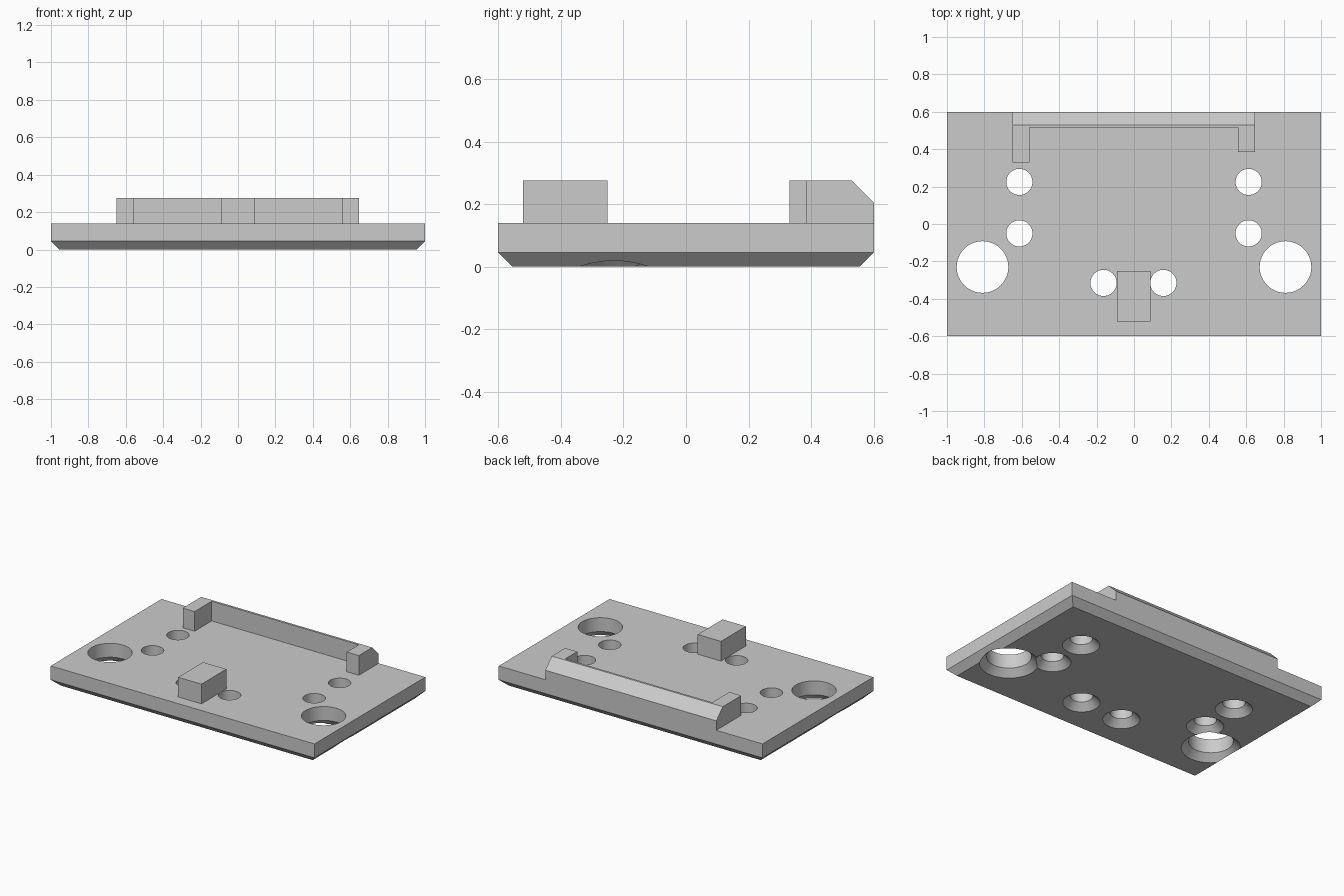
import bpy
import bmesh
from math import radians
from mathutils import Matrix

if "Cube" in bpy.data.objects:
    bpy.data.objects.remove(bpy.data.objects["Cube"])

TOP = 0.14       # plate top
TALL = 0.275     # top of the raised parts
CHAMFER = 0.045  # lower edge and countersink size

grey = bpy.data.materials.new("plain grey")
grey.use_nodes = True
colour = (0.6, 0.6, 0.6, 1)
grey.diffuse_color = colour
grey.node_tree.nodes["Principled BSDF"].inputs["Base Color"].default_value = colour


def finish(name, bm):
    bmesh.ops.recalc_face_normals(bm, faces=bm.faces)
    mesh = bpy.data.meshes.new(name)
    bm.to_mesh(mesh)
    bm.free()
    mesh.materials.append(grey)
    obj = bpy.data.objects.new(name, mesh)
    bpy.context.collection.objects.link(obj)
    return obj


def side_prism(name, x0, x1, profile):
    """Extrude a (y, z) outline along x."""
    bm = bmesh.new()
    face = bm.faces.new([bm.verts.new((x0, y, z)) for y, z in profile])
    new = bmesh.ops.extrude_face_region(bm, geom=[face])["geom"]
    verts = [v for v in new if isinstance(v, bmesh.types.BMVert)]
    bmesh.ops.translate(bm, verts=verts, vec=(x1 - x0, 0, 0))
    return finish(name, bm)


def hole_cutter(x, y, r):
    """Straight bore with a countersink that opens downward."""
    bm = bmesh.new()
    low, high = -0.02, 0.2
    bmesh.ops.create_cone(bm, cap_ends=True, segments=64,
                          radius1=r + CHAMFER - low, radius2=r, depth=CHAMFER - low,
                          matrix=Matrix.Translation((x, y, (CHAMFER + low) / 2)))
    cap = max((f for f in bm.faces if len(f.verts) > 4),
              key=lambda f: f.calc_center_median().z)
    new = bmesh.ops.extrude_face_region(bm, geom=[cap])["geom"]
    verts = [v for v in new if isinstance(v, bmesh.types.BMVert)]
    bmesh.ops.translate(bm, verts=verts, vec=(0, 0, high - CHAMFER))
    if cap.is_valid:
        bmesh.ops.delete(bm, geom=[cap], context='FACES_ONLY')
    cutter = finish("hole_cutter", bm)
    cutter.hide_render = True
    return cutter


# Base plate with its lower edge chamfered
bm = bmesh.new()
bmesh.ops.create_cube(bm, size=1, matrix=Matrix.Translation((0, 0, TOP / 2))
                      @ Matrix.Diagonal((2, 1.2, TOP, 1)))
rim = [e for e in bm.edges if all(v.co.z < 0.01 for v in e.verts)]
bmesh.ops.bevel(bm, geom=rim, offset=CHAMFER, segments=1, affect='EDGES')
plate = finish("base_plate", bm)

# Bored and countersunk holes
holes = [(s * 0.81, -0.23, 0.138) for s in (-1, 1)]
holes += [(s * 0.613, y, 0.07) for s in (-1, 1) for y in (0.225, -0.05)]
holes += [(x, -0.315, 0.07) for x in (-0.163, 0.157)]
bpy.context.view_layer.objects.active = plate
for hole in holes:
    cutter = hole_cutter(*hole)
    cut = plate.modifiers.new("hole", 'BOOLEAN')
    cut.operation = 'DIFFERENCE'
    cut.solver = 'EXACT'
    cut.object = cutter
    bpy.ops.object.modifier_apply(modifier=cut.name)
    bpy.data.objects.remove(cutter)
bpy.ops.object.select_all(action='DESELECT')
plate.select_set(True)
bpy.ops.object.shade_smooth_by_angle(angle=radians(30))


# Rear rail and its two forward arms share a sloped back
def rail_profile(front):
    return [(front, TOP), (0.6, TOP), (0.6, 0.205), (0.53, TALL), (front, TALL)]


side_prism("rear_rail", -0.56, 0.555, rail_profile(0.515))
side_prism("right_arm", -0.65, -0.56, rail_profile(0.33))
side_prism("left_arm", 0.555, 0.647, rail_profile(0.385))

# Front locating block
side_prism("front_block", -0.09, 0.087,
           [(-0.52, TOP), (-0.25, TOP), (-0.25, TALL), (-0.52, TALL)])
